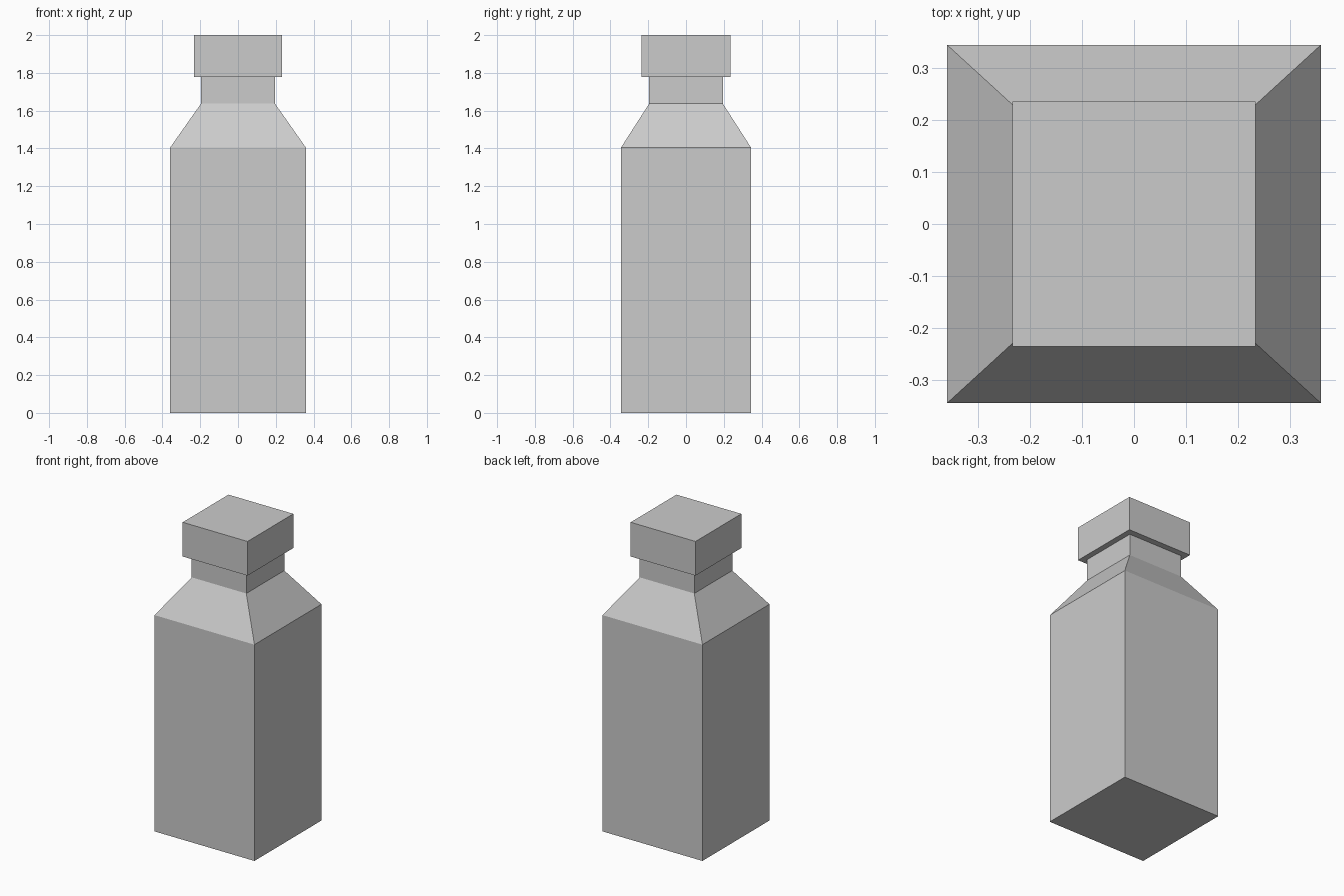
import bpy, bmesh

if "Cube" in bpy.data.objects:
    bpy.data.objects.remove(bpy.data.objects["Cube"])


def square_loft(name, rings):
    """Closed solid through rectangular rings given as (half_x, half_y, z)."""
    bm = bmesh.new()
    loops = [[bm.verts.new((sx * hx, sy * hy, z))
              for sx, sy in ((-1, -1), (1, -1), (1, 1), (-1, 1))]
             for hx, hy, z in rings]
    for low, high in zip(loops, loops[1:]):
        for i in range(4):
            j = (i + 1) % 4
            bm.faces.new((low[i], low[j], high[j], high[i]))
    bm.faces.new(loops[0][::-1])
    bm.faces.new(loops[-1])
    mesh = bpy.data.meshes.new(name)
    bm.to_mesh(mesh)
    bm.free()
    obj = bpy.data.objects.new(name, mesh)
    bpy.context.collection.objects.link(obj)
    return obj


# Bottle: straight body, sloped shoulder, short neck
square_loft("bottle_body", [(0.359, 0.344, 0.0), (0.359, 0.344, 1.405),
                            (0.196, 0.195, 1.637), (0.196, 0.195, 1.778)])

# Overhanging block cap
square_loft("bottle_cap", [(0.233, 0.235, 1.778), (0.233, 0.235, 2.0)])
